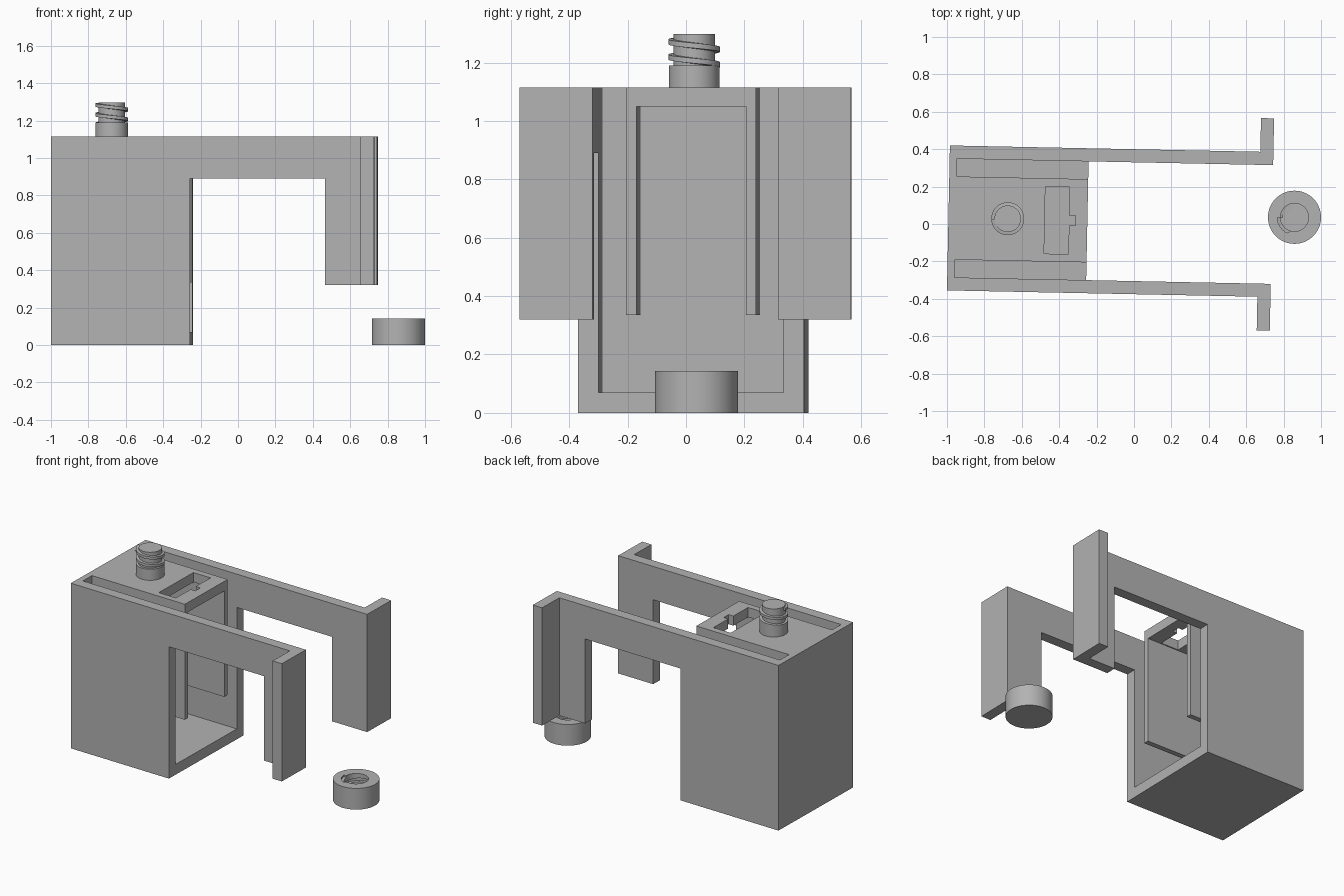
import bpy, bmesh, math
from mathutils import Vector

cube = bpy.data.objects.get("Cube")
if cube:
    bpy.data.objects.remove(cube, do_unlink=True)

grey = bpy.data.materials.new("plain grey")
grey.use_nodes = True
grey.diffuse_color = (0.45, 0.45, 0.45, 1)
grey.node_tree.nodes["Principled BSDF"].inputs["Base Color"].default_value = grey.diffuse_color


def make_object(name, bm):
    bmesh.ops.recalc_face_normals(bm, faces=bm.faces)
    mesh = bpy.data.meshes.new(name)
    bm.to_mesh(mesh)
    bm.free()
    mesh.materials.append(grey)
    ob = bpy.data.objects.new(name, mesh)
    bpy.context.scene.collection.objects.link(ob)
    return ob


def prism(name, profile, depth):
    """Extrude a closed list of points along the depth vector."""
    bm = bmesh.new()
    face = bm.faces.new([bm.verts.new(p) for p in profile])
    new = bmesh.ops.extrude_face_region(bm, geom=[face])["geom"]
    verts = [g for g in new if isinstance(g, bmesh.types.BMVert)]
    bmesh.ops.translate(bm, vec=Vector(depth), verts=verts)
    return make_object(name, bm)


def box(name, x, y, z):
    corners = [(x[0], y[0], z[0]), (x[1], y[0], z[0]), (x[1], y[1], z[0]), (x[0], y[1], z[0])]
    return prism(name, corners, (0, 0, z[1] - z[0]))


def cylinder(name, centre, radius, z0, z1):
    ring = [(centre[0] + radius * math.cos(i * math.tau / 64),
             centre[1] + radius * math.sin(i * math.tau / 64), z0) for i in range(64)]
    return prism(name, ring, (0, 0, z1 - z0))


def helix(name, centre, inner, outer, top, half, pitch=0.052, turns=2, steps=48):
    """Left-handed ridge that starts at the top on the -x side and winds down."""
    bm = bmesh.new()
    rings = []
    for i in range(turns * steps + 1):
        a = math.pi + i * math.tau / steps
        z = top - half - pitch * i / steps
        section = [(inner, -half), (outer, -half * 0.8), (outer, half * 0.8), (inner, half)]
        rings.append([bm.verts.new((centre[0] + r * math.cos(a), centre[1] + r * math.sin(a), z + dz))
                      for r, dz in section])
    for a, b in zip(rings, rings[1:]):
        for k in range(4):
            n = (k + 1) % 4
            bm.faces.new((a[k], a[n], b[n], b[k]))
    bm.faces.new(rings[0])
    bm.faces.new(rings[-1][::-1])
    return make_object(name, bm)


def combine(target, other, operation):
    mod = target.modifiers.new(operation, "BOOLEAN")
    mod.operation, mod.solver, mod.object = operation, "EXACT", other
    bpy.context.view_layer.objects.active = target
    bpy.ops.object.modifier_apply(modifier=mod.name)
    bpy.data.objects.remove(other, do_unlink=True)


def smooth(ob):
    bpy.ops.object.select_all(action="DESELECT")
    ob.select_set(True)
    bpy.context.view_layer.objects.active = ob
    bpy.ops.object.shade_smooth_by_angle(angle=math.radians(30))


# Housing with long arms: side outline across the full width, then hollowed
width, wall, top, reach = 0.775, 0.07, 1.115, 1.73
outline = [(0, 0), (0.743, 0), (0.743, 0.89), (1.465, 0.89),
           (1.465, 0.32), (reach, 0.32), (reach, top), (0, top)]
housing = prism("housing_with_arms", [(u, 0, z) for u, z in outline], (0, width, 0))
combine(housing, box("hollow", (0.04, 2), (wall, width - wall), (wall, 2)), "DIFFERENCE")

# Outward lips at the arm ends
for v in ((-0.18, 0.03), (width - 0.03, width + 0.18)):
    combine(housing, box("lip", (1.66, reach), v, (0.32, top)), "UNION")

# Inner channel hanging from the top, open below and in front
channel = box("channel", (0.02, 0.743), (0.165, 0.61), (0.335, top))
combine(channel, box("pocket", (0.04, 1), (0.2, 0.575), (0.2, 1.05)), "DIFFERENCE")
combine(channel, box("slot", (0.515, 0.645), (0.207, 0.567), (1, 1.2)), "DIFFERENCE")
combine(channel, box("notch", (0.63, 0.68), (0.36, 0.413), (1, 1.2)), "DIFFERENCE")
combine(housing, channel, "UNION")
housing.location = (-1, -0.355, 0)
housing.rotation_euler.z = -0.0203

# Threaded stud on the top
stud = (-0.675, 0.028)
smooth(cylinder("stud_collar", stud, 0.087, 1.11, 1.19))
smooth(cylinder("stud_core", stud, 0.071, 1.18, 1.297))
smooth(helix("stud_thread", stud, 0.06, 0.088, 1.295, 0.011))

# Loose cap with a threaded blind hole
place = (0.858, 0.036)
cap = cylinder("threaded_cap", place, 0.142, 0, 0.143)
combine(cap, cylinder("bore", place, 0.075, 0.035, 0.2), "DIFFERENCE")
combine(cap, helix("groove", place, 0.065, 0.092, 0.155, 0.013), "DIFFERENCE")
smooth(cap)
